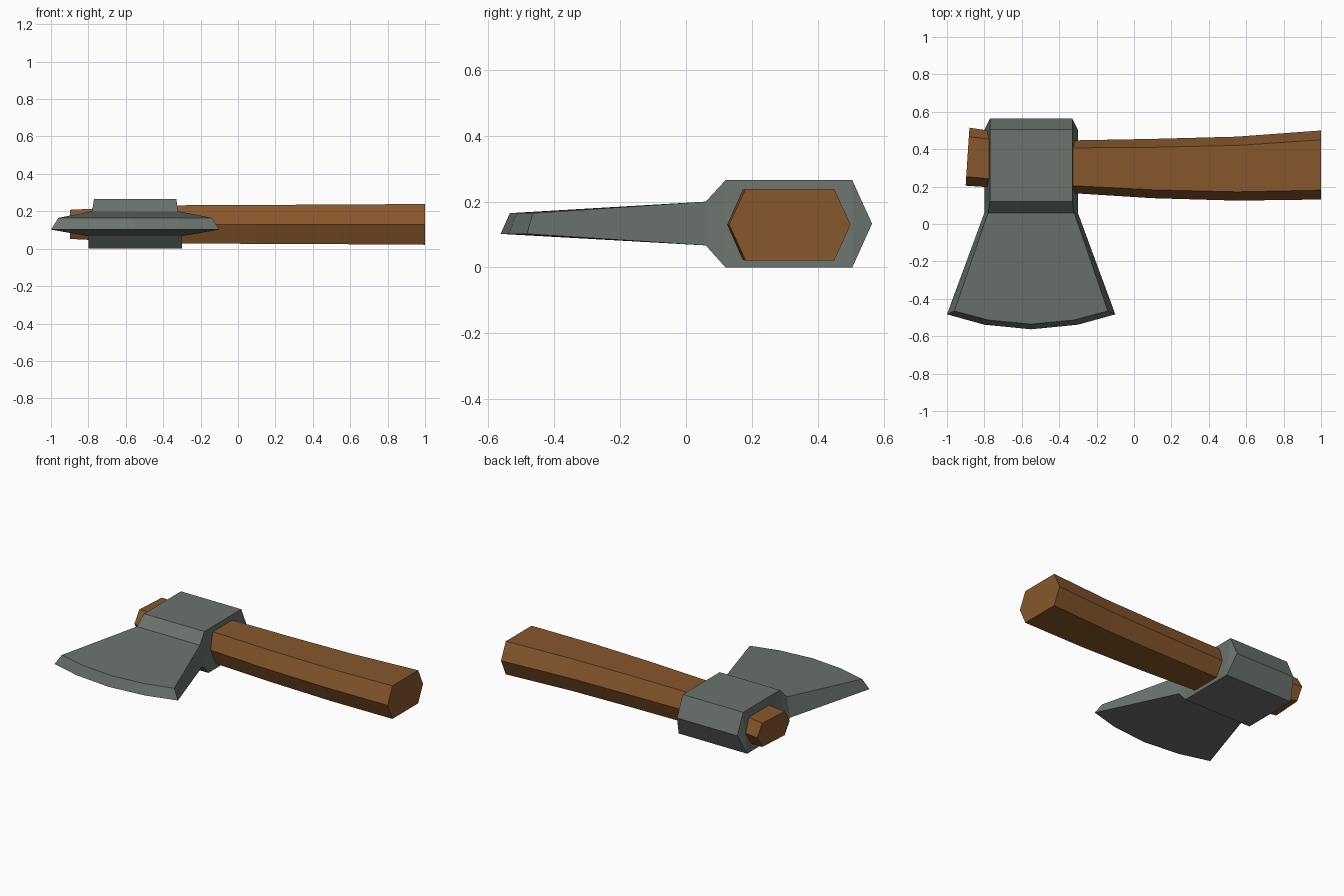
import bpy, bmesh

if "Cube" in bpy.data.objects:
    bpy.data.objects.remove(bpy.data.objects["Cube"])

def material(name, rgb):
    m = bpy.data.materials.new(name)
    m.diffuse_color = (*rgb, 1)
    m.use_nodes = True
    m.node_tree.nodes["Principled BSDF"].inputs["Base Color"].default_value = m.diffuse_color
    return m

def finish(name, bm, mat):
    bmesh.ops.recalc_face_normals(bm, faces=bm.faces[:])
    me = bpy.data.meshes.new(name)
    bm.to_mesh(me)
    bm.free()
    me.materials.append(mat)
    ob = bpy.data.objects.new(name, me)
    bpy.context.collection.objects.link(ob)

steel = material("grey steel", (0.145, 0.170, 0.155))
wood = material("brown wood", (0.245, 0.095, 0.025))

# Axe head: side profile (y, z, half width, edge curve) swept over five columns
upper = [(0.565, 0.133, 0.22, 0), (0.505, 0.265, 0.22, 0), (0.12, 0.265, 0.22, 0),
         (0.06, 0.20, 0.23, 0), (-0.535, 0.165, 0.41, 0.07)]
lower = [(-0.563, 0.102, 0.45, 0.08), (0.06, 0.067, 0.25, 0),
         (0.12, 0.0, 0.25, 0), (0.505, 0.0, 0.25, 0)]
profile = upper + lower
bm = bmesh.new()
cols = [[bm.verts.new((-0.55 + t * w, y + c * t * t, z)) for y, z, w, c in profile]
        for t in (-1, -0.556, 0, 0.556, 1)]
n = len(profile)
for a, b in zip(cols, cols[1:]):
    for i in range(n):
        j = (i + 1) % n
        bm.faces.new((a[i], a[j], b[j], b[i]))
for c in (cols[0], cols[-1]):
    bm.faces.new((c[0], c[1], c[8]))
    for i in (1, 2, 3):
        bm.faces.new((c[i], c[i + 1], c[8 - i], c[9 - i]))
finish("axe_head", bm, steel)

# Handle: hexagonal sections (x, y front, y back, bevel, half height), gently bowed
sections = [(-0.89, 0.205, 0.515, 0.048, 0.078), (-0.75, 0.195, 0.495, 0.045, 0.085),
            (-0.33, 0.165, 0.447, 0.04, 0.102), (0.10, 0.138, 0.455, 0.045, 0.104),
            (0.55, 0.125, 0.467, 0.047, 0.106), (1.0, 0.131, 0.50, 0.05, 0.109)]
bm = bmesh.new()
rings = []
for x, y0, y1, b, h in sections:
    pts = [(y0, 0), (y0 + b, h), (y1 - b, h), (y1, 0), (y1 - b, -h), (y0 + b, -h)]
    slant = 0.065 if x < -0.85 else 0   # far end is cut at a slight angle
    rings.append([bm.verts.new((x + slant * (y - 0.36), y, 0.13 + z)) for y, z in pts])
for a, b in zip(rings, rings[1:]):
    for i in range(6):
        j = (i + 1) % 6
        bm.faces.new((a[i], a[j], b[j], b[i]))
bm.faces.new(rings[0])
bm.faces.new(rings[-1])
finish("handle", bm, wood)
